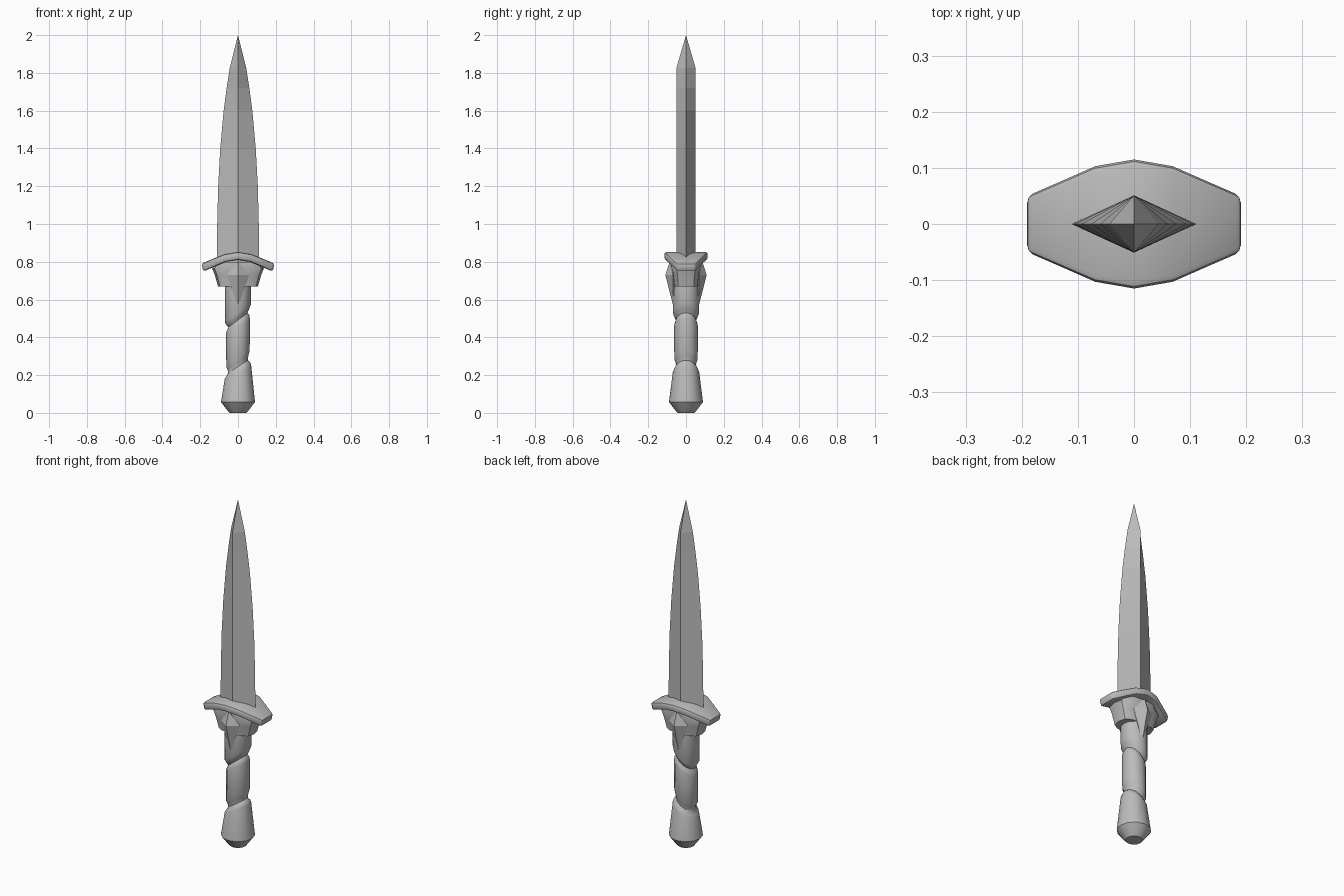
import bpy, bmesh, math

if "Cube" in bpy.data.objects:
    bpy.data.objects.remove(bpy.data.objects["Cube"])

steel = bpy.data.materials.new("plain grey")
steel.use_nodes = True
GREY = (0.5, 0.5, 0.5, 1)
steel.diffuse_color = GREY
steel.node_tree.nodes["Principled BSDF"].inputs["Base Color"].default_value = GREY


def loft(name, rings, smooth=None, bevel=0):
    """Skin a stack of equal-sized point rings and cap both ends."""
    bm = bmesh.new()
    rows = [[bm.verts.new(p) for p in ring] for ring in rings]
    for a, b in zip(rows, rows[1:]):
        for i in range(len(a)):
            j = (i + 1) % len(a)
            bm.faces.new((a[i], a[j], b[j], b[i]))
    bm.faces.new(rows[0][::-1])
    bm.faces.new(rows[-1])
    bmesh.ops.remove_doubles(bm, verts=bm.verts, dist=1e-5)
    bmesh.ops.recalc_face_normals(bm, faces=bm.faces)
    mesh = bpy.data.meshes.new(name)
    bm.to_mesh(mesh)
    bm.free()
    mesh.materials.append(steel)
    obj = bpy.data.objects.new(name, mesh)
    bpy.context.collection.objects.link(obj)
    bpy.ops.object.select_all(action="DESELECT")
    obj.select_set(True)
    bpy.context.view_layer.objects.active = obj
    if bevel:
        mod = obj.modifiers.new("rounded edges", "BEVEL")
        mod.width, mod.segments, mod.angle_limit = bevel, 2, math.radians(40)
        bpy.ops.object.modifier_apply(modifier=mod.name)
    if smooth:
        bpy.ops.object.shade_smooth_by_angle(angle=math.radians(smooth))
    return obj


def oval(z, rx, ry, tilt=0, sides=12, power=1):
    """Horizontal or tilted ring; a power below one squares it off."""
    ring = []
    for i in range(sides):
        a = math.tau * i / sides
        c, s = math.cos(a), math.sin(a)
        x = rx * math.copysign(abs(c) ** power, c)
        y = ry * math.copysign(abs(s) ** power, s)
        ring.append((x, y, z + tilt * x))
    return ring


# Blade: diamond section with curved cutting edges
blade = [(0.78, 0.112), (1.0, 0.11), (1.2, 0.105), (1.4, 0.094),
         (1.6, 0.076), (1.72, 0.06), (1.825, 0.044)]
rings = [[(w, 0, z), (0, 0.051, z), (-w, 0, z), (0, -0.051, z)] for z, w in blade]
rings.append([(0, 0, 2)] * 4)
loft("blade", rings[:-1] + [[(x * 1e-3, y * 1e-3, 2) for x, y, z in rings[0]]])

# Guard: arched plate narrowing to the ends
half = [(0.193, 0.05, 0.79), (0.13, 0.077, 0.817), (0.07, 0.103, 0.841)]
stations = ([(-x, d, z) for x, d, z in half] + [(0, 0.115, 0.852)] + half[::-1])
loft("guard", [[(x, -d, z), (x, d, z), (x * 0.95, d, z - 0.042), (x * 0.95, -d, z - 0.042)]
               for x, d, z in stations], smooth=35, bevel=0.012)

# Collar under the guard
loft("collar", [oval(0.668, 0.105, 0.066, power=0.7), oval(0.73, 0.123, 0.073, power=0.7),
                oval(0.765, 0.137, 0.08, power=0.7), oval(0.80, 0.11, 0.08, power=0.7)], smooth=35)

# Grip with two slanted grooves, flaring into the pommel
grip = [(0.005, 0.05, 0), (0.057, 0.09, 0), (0.215, 0.07, 0.5), (0.228, 0.065, 0.6),
        (0.245, 0.052, 0.65), (0.268, 0.055, 0.7), (0.285, 0.062, 0.7),
        (0.46, 0.063, 0.6), (0.475, 0.06, 0.7), (0.492, 0.051, 0.75),
        (0.508, 0.06, 0.75), (0.53, 0.07, 0.7), (0.665, 0.07, 0), (0.70, 0.07, 0)]
pommel_end = oval(0, 0.045, 0.045)
loft("grip", [pommel_end] + [oval(z, r, r, t) for z, r, t in grip], smooth=40)

# Faceted drop-shaped gems, front and back
for name, s in (("front_gem", -1), ("back_gem", 1)):
    rim = [(0, s * 0.085, 0.805), (0.06, s * 0.07, 0.73), (0, s * 0.066, 0.56), (-0.06, s * 0.07, 0.73)]
    peak = [(x * 0.01, s * 0.109, 0.73 + (z - 0.73) * 0.01) for x, y, z in rim]
    back = [(x * 0.6, s * 0.03, 0.73 + (z - 0.73) * 0.6) for x, y, z in rim]
    loft(name, [back, rim, peak])
